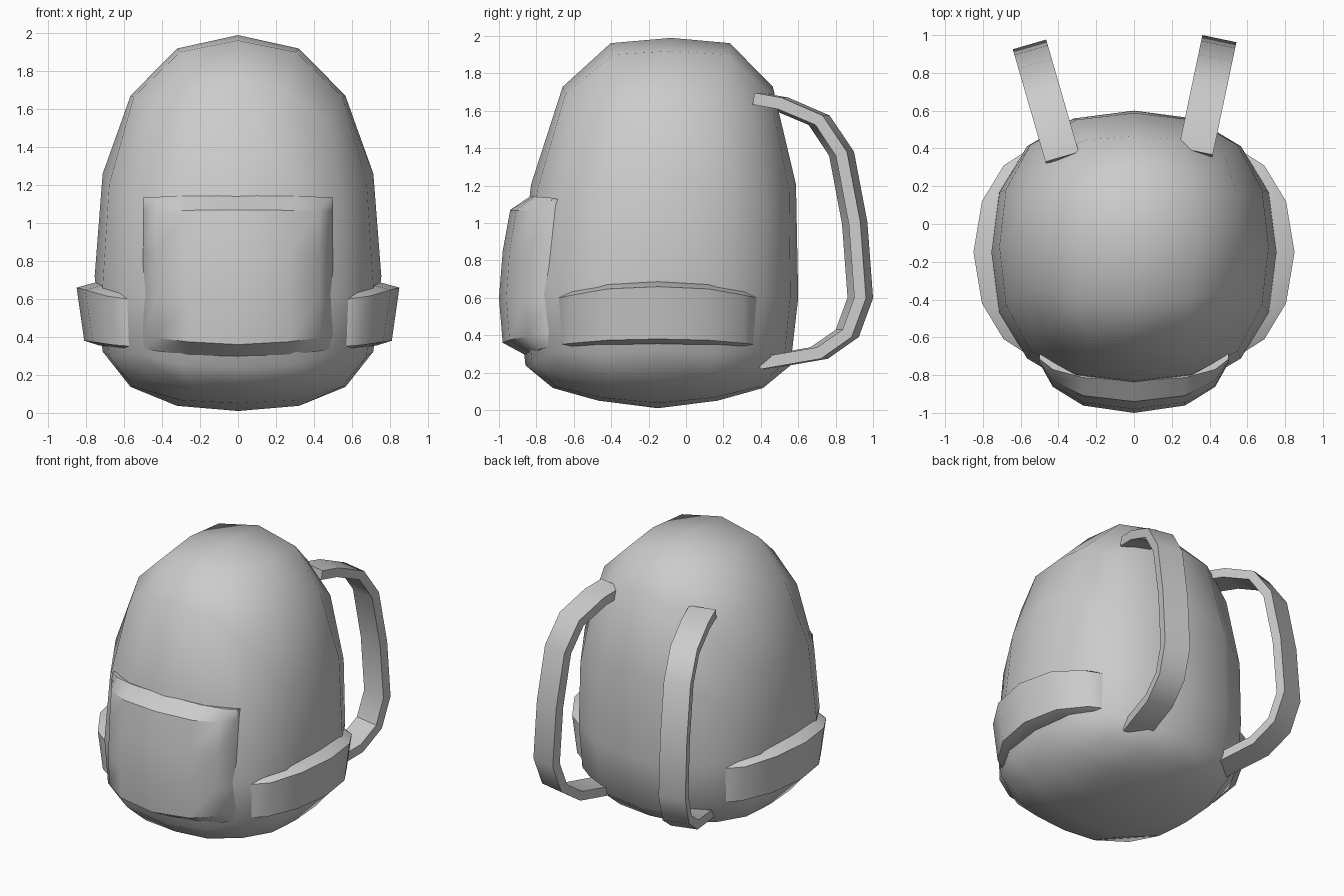
import bpy, bmesh, math
from mathutils import Vector

if "Cube" in bpy.data.objects:
    bpy.data.objects.remove(bpy.data.objects["Cube"])


def finish(name, bm, angle):
    bmesh.ops.recalc_face_normals(bm, faces=bm.faces)
    me = bpy.data.meshes.new(name)
    bm.to_mesh(me)
    bm.free()
    ob = bpy.data.objects.new(name, me)
    bpy.context.collection.objects.link(ob)
    bpy.ops.object.select_all(action='DESELECT')
    ob.select_set(True)
    bpy.context.view_layer.objects.active = ob
    bpy.ops.object.shade_smooth_by_angle(angle=math.radians(angle))
    return ob


def loft(name, rings, angle):
    """Skin closed rings of equal length and cap both ends."""
    bm = bmesh.new()
    rows = [[bm.verts.new(p) for p in r] for r in rings]
    n = len(rows[0])
    for a, b in zip(rows, rows[1:]):
        for i in range(n):
            j = (i + 1) % n
            bm.faces.new((a[i], a[j], b[j], b[i]))
    bm.faces.new(rows[0])
    bm.faces.new(rows[-1])
    return finish(name, bm, angle)


# Body: cube with a 4x4 grid per face, rounded and stretched
bm = bmesh.new()
bmesh.ops.create_cube(bm, size=2)
bmesh.ops.subdivide_edges(bm, edges=bm.edges[:], cuts=3, use_grid_fill=True)
P = 2.4
for v in bm.verts:
    d = Vector([c * 0.9 if abs(c) < 0.9 else c for c in v.co])
    u = d / sum(abs(c) ** P for c in d) ** (1 / P)
    if u.z > 0:
        z = 0.72 + 1.27 * u.z
        dz = min(0.1, -0.12 + 0.35 * u.z ** 2)
        shift = 0.07 * u.z
    else:
        z = 0.72 - 0.71 * abs(u.z) ** 0.68
        dz = -0.12 + 0.17 * u.z ** 2
        shift = 0
    v.co = (0.755 * u.x, -0.15 + 0.75 * u.y + shift, max(0, z + dz * abs(u.y)))
finish("body", bm, 60)

# Front pocket: side profile swept across x, sinking into the body at both ends
profile = [(-0.66, 0.32), (-0.85, 0.29), (-0.98, 0.36), (-1.0, 0.6),
           (-0.98, 0.85), (-0.94, 1.07), (-0.83, 1.145), (-0.66, 1.13)]
columns = [(0, 1, 0), (0.27, 0.87, 0.015), (0.43, 0.54, 0.035), (0.5, 0.12, 0.05)]
columns = [(-x, f, r) for x, f, r in columns[:0:-1]] + columns
rings = []
for x, f, rise in columns:
    rings.append([(x, -0.7 + (y + 0.7) * f if y < -0.7 else y,
                   z + (rise if z < 0.5 else -rise * 0.2)) for y, z in profile])
loft("front_pocket", rings, 35)

# Side pockets: arched band wrapped around each side
columns = [(0, 0.85, 0), (0.27, 0.805, 0.012), (0.46, 0.69, 0.045), (0.53, 0.58, 0.06)]
columns = [(-y, x, r) for y, x, r in columns[:0:-1]] + columns
for side, name in ((1, "side_pocket_right"), (-1, "side_pocket_left")):
    rings = []
    for y, x, drop in columns:
        section = [(x - 0.25, 0.36), (x - 0.12, 0.355), (x - 0.04, 0.38),
                   (x, 0.66), (x - 0.11, 0.69), (x - 0.25, 0.68)]
        rings.append([(side * px, y - 0.15, pz - drop * (1 if pz > 0.5 else 0.5))
                      for px, pz in section])
    loft(name, rings, 35)

# Shoulder straps: flat band along a bowed path, each splayed outwards
path = [(0.38, 1.665), (0.52, 1.64), (0.73, 1.55), (0.85, 1.37), (0.92, 1.0),
        (0.95, 0.6), (0.88, 0.41), (0.73, 0.305), (0.41, 0.25)]


def strap(name, x0, slope, y_shift):
    wide = Vector((1, -slope, 0)).normalized() * 0.092
    pts = [Vector((x0 + slope * (y - 0.4), y + y_shift, z)) for y, z in path]
    rings = []
    for i, p in enumerate(pts):
        t = pts[min(i + 1, len(pts) - 1)] - pts[max(i - 1, 0)]
        n = wide.cross(t).normalized() * 0.032
        rings.append([p + wide + n, p - wide + n, p - wide - n, p + wide - n])
    loft(name, rings, 35)


strap("strap_right", 0.33, 0.21, 0.0)
strap("strap_left", -0.385, -0.29, -0.03)
